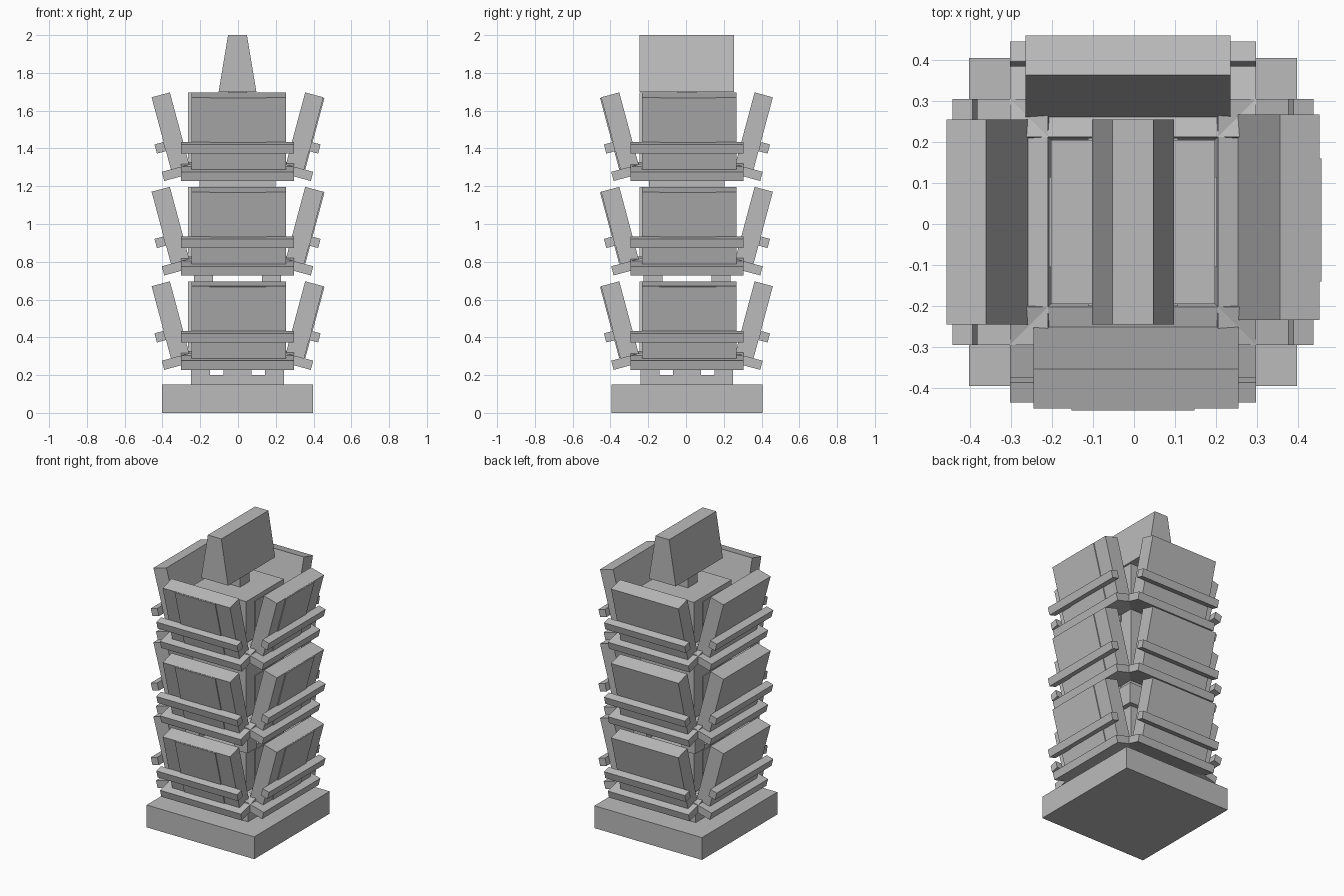
import bpy
import bmesh
import math
from mathutils import Matrix, Vector

cube = bpy.data.objects.get("Cube")
if cube:
    bpy.data.objects.remove(cube, do_unlink=True)

grey = bpy.data.materials.new("plain_grey")
grey.use_nodes = True
grey.diffuse_color = (0.5, 0.5, 0.5, 1)
grey.node_tree.nodes["Principled BSDF"].inputs["Base Color"].default_value = (0.5, 0.5, 0.5, 1)

CENTRE = Matrix.Translation((-0.0025, 0.005, 0))
LEAN = math.radians(15)
TIERS = (0.2, 0.7, 1.2)


def box(name, low, high, frame=Matrix.Identity(4), top_scale=1.0):
    """Box between two corners, placed by a frame, with an optional tapered top in x."""
    low, high = Vector(low), Vector(high)
    bm = bmesh.new()
    bmesh.ops.create_cube(bm, size=1)
    for v in bm.verts:
        if v.co.z > 0:
            v.co.x *= top_scale
        v.co = (low + high) / 2 + v.co * (high - low)
    bm.transform(CENTRE @ frame)
    mesh = bpy.data.meshes.new(name)
    bm.to_mesh(mesh)
    bm.free()
    mesh.materials.append(grey)
    obj = bpy.data.objects.new(name, mesh)
    bpy.context.collection.objects.link(obj)
    return obj


# Plinth and the plate above it
box("plinth", (-0.4, -0.4, 0), (0.4, 0.4, 0.15))
box("plinth_plate", (-0.245, -0.245, 0.15), (0.245, 0.245, 0.2))

# Header sign on a short post
box("sign_post", (-0.05, -0.05, 1.6), (0.05, 0.05, 1.7))
box("sign", (-0.1, -0.25, 1.7), (0.1, 0.25, 2), top_scale=0.5)

# Spacers that carry each tier
for x in (-0.195, 0, 0.195):
    for y in (-0.195, 0, 0.195):
        half = 0.075 if x == 0 else 0.05
        depth = 0.075 if y == 0 else 0.05
        box("lower_spacer", (x - half, y - depth, 0.2), (x + half, y + depth, 0.24))
for x in (-0.18, 0.18):
    for y in (-0.18, 0.18):
        box("middle_spacer", (x - 0.05, y - 0.05, 0.6), (x + 0.05, y + 0.05, 0.74))
box("upper_spacer", (-0.2, -0.2, 1.1), (0.2, 0.2, 1.24))

# Sideways shift of the box on each side: front, left, back, right
SIDES = (("front", 0.0075), ("left", 0.0115), ("back", 0.0125), ("right", 0))

for z in TIERS:
    box("core", (-0.2, -0.2, z + 0.03), (0.2, 0.2, z + 0.4))
    for i, (side, shift) in enumerate(SIDES):
        turn = Matrix.Rotation(i * math.pi / 2, 4, "Z")
        # Frame on the ledge: x along it, -y outward, z up the leaning display
        frame = turn @ Matrix.Translation((0, -0.256, z + 0.115)) @ Matrix.Rotation(LEAN, 4, "X")
        box(side + "_ledge", (-0.3, -0.15, -0.05), (0.3, 0.05, 0), frame)
        box(side + "_rail", (-0.3, -0.15, 0.1), (0.3, -0.1, 0.15), frame)
        box(side + "_display_box", (shift - 0.25, -0.1, 0), (shift + 0.25, 0, 0.395), frame)
        if side in ("front", "left"):
            box(side + "_label_panel", (shift - 0.157, -0.106, 0.002), (shift + 0.143, -0.1, 0.393), frame)
        # Thin plate on the core behind the display
        box(side + "_core_panel", (-0.11, -0.205, z + 0.03), (0.11, -0.2, z + 0.37), turn)
